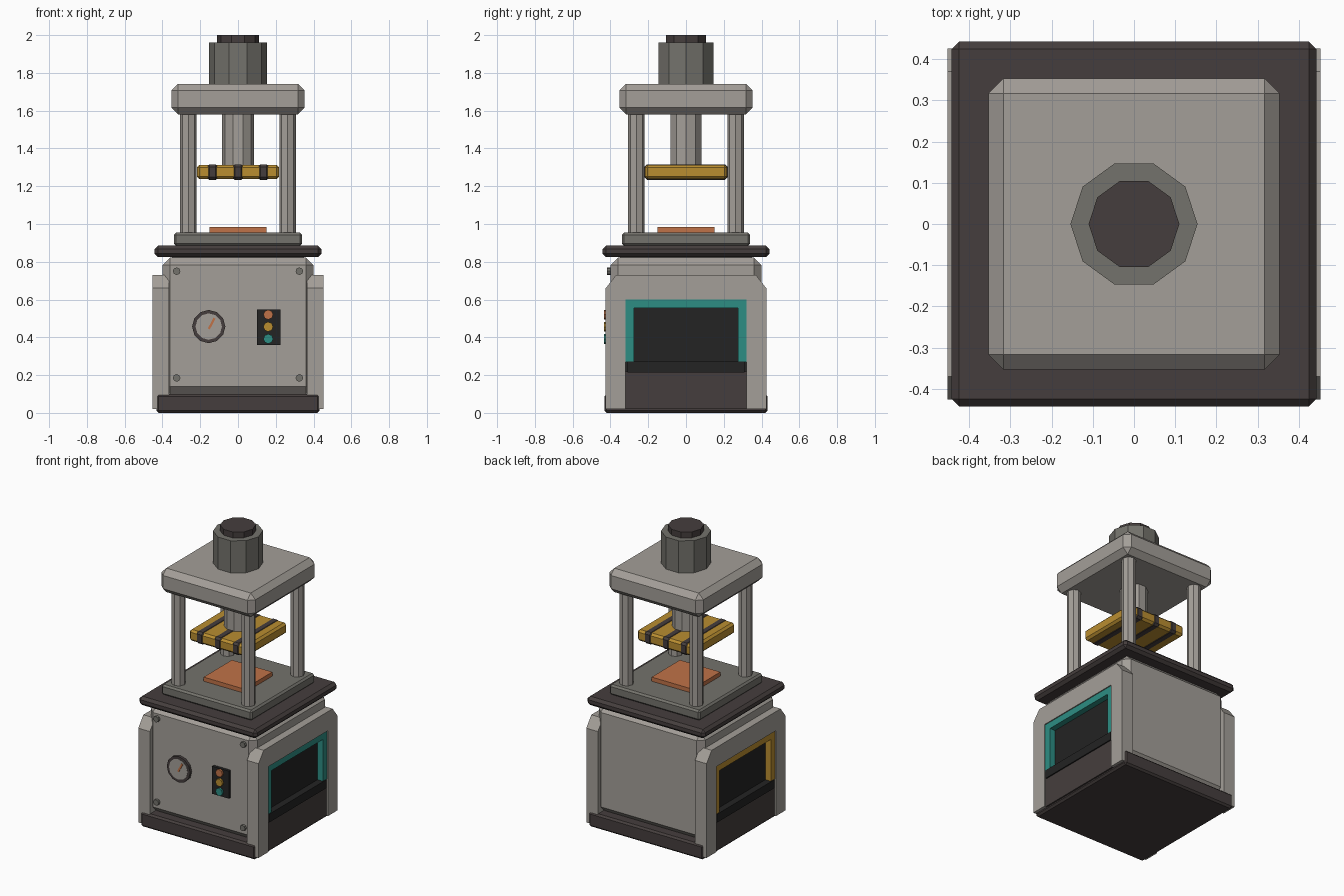
import bpy, bmesh, math
from mathutils import Matrix

cube = bpy.data.objects.get("Cube")
if cube:
    bpy.data.objects.remove(cube, do_unlink=True)


def material(name, r, g, b):
    m = bpy.data.materials.new(name)
    m.use_nodes = True
    m.diffuse_color = (r, g, b, 1)
    bsdf = next(n for n in m.node_tree.nodes if n.type == 'BSDF_PRINCIPLED')
    bsdf.inputs["Base Color"].default_value = (r, g, b, 1)
    bsdf.inputs["Roughness"].default_value = 0.7
    return m


LIGHT = material("light grey", 0.37, 0.345, 0.315)
MID = material("mid grey", 0.175, 0.17, 0.15)
DARK = material("dark brown grey", 0.06, 0.048, 0.047)
BLACK = material("black", 0.017, 0.017, 0.017)
TEAL = material("teal", 0.026, 0.27, 0.23)
YELLOW = material("yellow", 0.49, 0.27, 0.03)
COPPER = material("copper", 0.53, 0.17, 0.065)


def finish(name, bm, mat, bevel=0):
    if bevel:
        bmesh.ops.bevel(bm, geom=bm.edges[:], offset=bevel, segments=1,
                        affect='EDGES', profile=0.5)
    bmesh.ops.recalc_face_normals(bm, faces=bm.faces[:])
    mesh = bpy.data.meshes.new(name)
    bm.to_mesh(mesh)
    bm.free()
    mesh.materials.append(mat)
    ob = bpy.data.objects.new(name, mesh)
    bpy.context.scene.collection.objects.link(ob)
    return ob


def box(name, x, y, z, mat, bevel=0):
    """Box from (min, max) pairs on each axis."""
    bm = bmesh.new()
    bmesh.ops.create_cube(bm, size=1)
    for v in bm.verts:
        for i, (lo, hi) in enumerate((x, y, z)):
            v.co[i] = lo if v.co[i] < 0 else hi
    return finish(name, bm, mat, bevel)


def slab(name, half, z0, z1, mat, bevel=0):
    return box(name, (-half, half), (-half, half), (z0, z1), mat, bevel)


def rod(name, x, y, z0, z1, r, sides, mat, turn=0):
    bm = bmesh.new()
    bmesh.ops.create_cone(bm, cap_ends=True, segments=sides, radius1=r,
                          radius2=r, depth=z1 - z0,
                          matrix=Matrix.Translation((x, y, (z0 + z1) / 2))
                          @ Matrix.Rotation(turn, 4, 'Z'))
    return finish(name, bm, mat)


def front_disc(name, x, z, y0, y1, r, sides, mat):
    """Short rod pointing out of the front."""
    bm = bmesh.new()
    bmesh.ops.create_cone(bm, cap_ends=True, segments=sides, radius1=r,
                          radius2=r, depth=abs(y1 - y0),
                          matrix=Matrix.Translation((x, (y0 + y1) / 2, z))
                          @ Matrix.Rotation(math.pi / 2, 4, 'X'))
    return finish(name, bm, mat)


def side_profile(name, half_points, x0, x1, mat):
    """Extrude a y-symmetric outline along x; points are the +y half."""
    pts = half_points + [(-y, z) for y, z in reversed(half_points)]
    bm = bmesh.new()
    face = bm.faces.new([bm.verts.new((x0, y, z)) for y, z in pts])
    out = bmesh.ops.extrude_face_region(bm, geom=[face])["geom"]
    for v in out:
        if isinstance(v, bmesh.types.BMVert):
            v.co.x = x1
    return finish(name, bm, mat)


# Cabinet
slab("plinth", 0.432, 0, 0.10, DARK, 0.012)
slab("cabinet_body", 0.40, 0.10, 0.822, LIGHT, 0.04)
slab("table_ledge", 0.442, 0.825, 0.885, DARK, 0.018)
slab("neck", 0.35, 0.81, 0.83, LIGHT)

# Side frames with a hatch in each
for side, s, trim in (("left", 1, TEAL), ("right", -1, YELLOW)):
    def span(a, b):
        return tuple(sorted((s * a, s * b)))
    side_profile(side + "_side_frame",
                 [(0.32, 0.60), (0.32, 0.02), (0.425, 0.02), (0.425, 0.66),
                  (0.37, 0.73)][::-1], s * 0.365, s * 0.452, LIGHT)
    side_profile(side + "_hatch_trim",
                 [(0.275, 0.555), (0.275, 0.27), (0.32, 0.27),
                  (0.32, 0.60)][::-1], s * 0.38, s * 0.445, trim)
    box(side + "_hatch_back", span(0.36, 0.405), (-0.32, 0.32), (0.2, 0.6), BLACK)
    box(side + "_hatch_sill", span(0.38, 0.45), (-0.31, 0.31), (0.215, 0.272), BLACK)
    box(side + "_lower_panel", span(0.38, 0.442), (-0.32, 0.32), (0.02, 0.22), DARK)

# Front panel bolts
for x in (-0.325, 0.325):
    for z in (0.185, 0.75):
        front_disc("panel_bolt", x, z, -0.39, -0.417, 0.02, 8, MID)

# Pressure gauge
front_disc("gauge_rim", -0.155, 0.457, -0.39, -0.418, 0.088, 12, DARK)
front_disc("gauge_face", -0.155, 0.457, -0.41, -0.42, 0.07, 12, LIGHT)
needle = box("gauge_needle", (-0.006, 0.006), (-0.003, 0.003), (-0.01, 0.055), COPPER)
needle.location = (-0.15, -0.421, 0.453)
needle.rotation_euler.y = math.radians(28)

# Control box and lamps
box("control_box", (0.1, 0.225), (-0.42, -0.39), (0.36, 0.547), BLACK)
for z, mat in ((0.52, COPPER), (0.456, YELLOW), (0.392, TEAL)):
    front_disc("lamp", 0.16, z, -0.41, -0.434, 0.026, 8, mat)

# Press bed, columns and crown
slab("press_bed", 0.34, 0.885, 0.955, MID, 0.012)
slab("workpiece", 0.152, 0.95, 0.983, COPPER)
for x in (-0.2625, 0.2625):
    for y in (-0.2625, 0.2625):
        rod("column", x, y, 0.95, 1.60, 0.044, 8, LIGHT)
slab("crown", 0.353, 1.58, 1.742, LIGHT, 0.036)

# Hydraulic cylinder and ram
rod("cylinder_head", 0, 0, 1.73, 1.96, 0.154, 10, MID, math.pi / 2)
rod("cylinder_cap", 0, 0, 1.95, 2.0, 0.11, 10, DARK, math.pi / 2)
rod("ram", 0, 0, 1.30, 1.60, 0.085, 10, LIGHT, math.pi / 2)

# Striped moving plate
slab("moving_plate", 0.218, 1.237, 1.313, YELLOW, 0.014)
for x in (-0.135, 0, 0.135):
    box("warning_stripe", (x - 0.031, x + 0.031), (-0.221, 0.221),
        (1.234, 1.316), DARK, 0.014)
